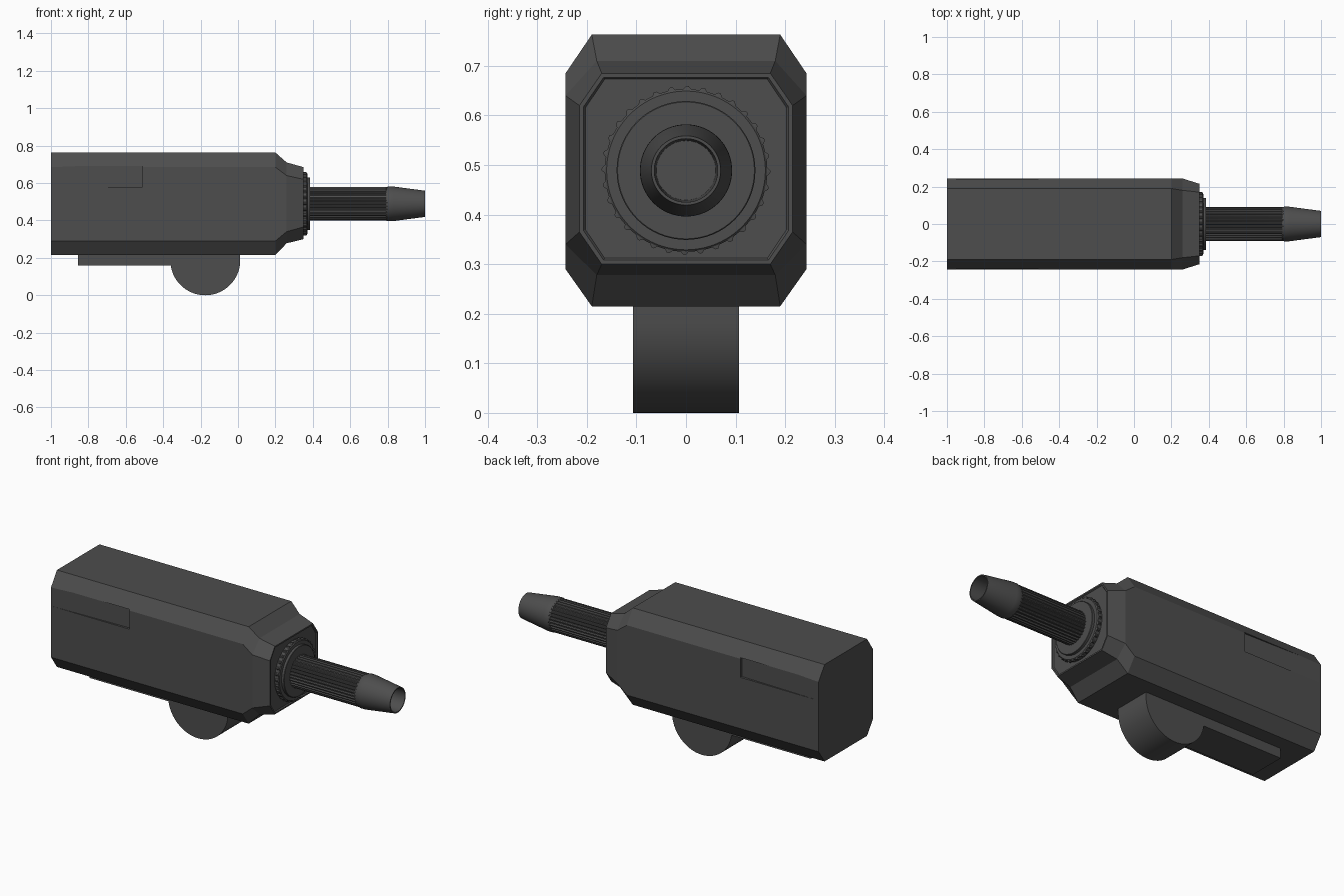
import bpy, bmesh, math

if "Cube" in bpy.data.objects:
    bpy.data.objects.remove(bpy.data.objects["Cube"])

CZ = 0.489  # height of the barrel axis

mat = bpy.data.materials.new("dark_grey")
mat.diffuse_color = (0.075, 0.075, 0.075, 1)
mat.use_nodes = True
mat.node_tree.nodes["Principled BSDF"].inputs["Base Color"].default_value = mat.diffuse_color


def loft(name, rings):
    """Skin a list of equal-length point rings and cap both ends."""
    bm = bmesh.new()
    rows = [[bm.verts.new(p) for p in ring] for ring in rings]
    n = len(rows[0])
    for a, b in zip(rows, rows[1:]):
        for i in range(n):
            j = (i + 1) % n
            bm.faces.new((a[i], a[j], b[j], b[i]))
    bm.faces.new(rows[0][::-1])
    bm.faces.new(rows[-1])
    bmesh.ops.recalc_face_normals(bm, faces=bm.faces)
    me = bpy.data.meshes.new(name)
    bm.to_mesh(me)
    bm.free()
    me.materials.append(mat)
    ob = bpy.data.objects.new(name, me)
    bpy.context.collection.objects.link(ob)
    return ob


def smooth(ob, angle=30):
    bpy.ops.object.select_all(action='DESELECT')
    ob.select_set(True)
    bpy.context.view_layer.objects.active = ob
    bpy.ops.object.shade_smooth_by_angle(angle=math.radians(angle))


def octagon(x, hy, z0, z1, flat, s0, s1):
    right = [(x, flat, z0), (x, hy, s0), (x, hy, s1), (x, flat, z1)]
    return right + [(x, -y, z) for _, y, z in reversed(right)]


def circle(x, radii):
    n = len(radii)
    return [(x, r * math.sin(2 * math.pi * i / n), CZ + r * math.cos(2 * math.pi * i / n))
            for i, r in enumerate(radii)]


def lathe(name, profile, n=64):
    ob = loft(name, [circle(x, [r] * n) for x, r in profile])
    smooth(ob)
    return ob


def box(name, x0, x1, y0, y1, z0, z1):
    return loft(name, [[(x, y0, z0), (x, y1, z0), (x, y1, z1), (x, y0, z1)] for x in (x0, x1)])


# Chamfered housing with a stepped nose and recessed front panel
housing = loft("housing", [
    octagon(-1.0, .243, .215, .763, .19, .29, .685),
    octagon(0.20, .243, .215, .763, .19, .29, .685),
    octagon(0.26, .243, .278, .710, .18, .34, .64),
    octagon(0.35, .215, .300, .685, .17, .365, .62),
    octagon(0.35, .207, .308, .677, .166, .368, .617),
    octagon(0.344, .203, .312, .673, .164, .37, .615),
])

# Shallow wedge recess on each upper flank
for s in (-1, 1):
    cutter = loft("recess_cutter", [
        [(x, s * y, .58), (x, s * .3, .58), (x, s * .3, .69), (x, s * y, .69)]
        for x, y in ((-1.01, .2435), (-.51, .23))])
    cutter.hide_render = True
    mod = housing.modifiers.new("recess", 'BOOLEAN')
    mod.operation = 'DIFFERENCE'
    mod.solver = 'EXACT'
    mod.object = cutter
    bpy.context.view_layer.objects.active = housing
    bpy.ops.object.modifier_apply(modifier=mod.name)
    bpy.data.objects.remove(cutter, do_unlink=True)

# Toothed collar and the smaller collar in front of it
teeth = []
for i in range(32):
    teeth += [.170, .170, .164, .164, .164, .164]
collar = loft("toothed_collar", [circle(.335, [.164] * 192), circle(.35, [.164] * 192),
                                 circle(.351, teeth), circle(.367, teeth),
                                 circle(.368, [.163] * 192), circle(.371, [.160] * 192)])
smooth(collar, 25)
lathe("front_collar", [(.36, .14), (.384, .14), (.386, .138)])

# Fluted barrel sleeve
flutes = [.0905, .0905, .084, .084] * 32
sleeve = loft("fluted_sleeve", [circle(.37, flutes), circle(.79, flutes),
                                circle(.815, [.0915] * 128)])
smooth(sleeve, 25)

# Tapered, hollow muzzle
lathe("muzzle", [(.79, .088), (.805, .093), (.83, .0925), (1.0, .070),
                 (1.0, .064), (.84, .060)])

# Half-round foot, rounded about the y axis
foot = loft("round_foot", [
    [(-.175 + .187 * math.cos(a), y, .187 + .187 * math.sin(a))
     for a in [-math.pi + math.pi * i / 32 for i in range(33)]]
    + [(.012, y, .23), (-.362, y, .23)]
    for y in (-.107, .107)])
smooth(foot)

# Flat plate under the rear
box("under_plate", -.855, -.30, -.107, .107, .16, .22)
